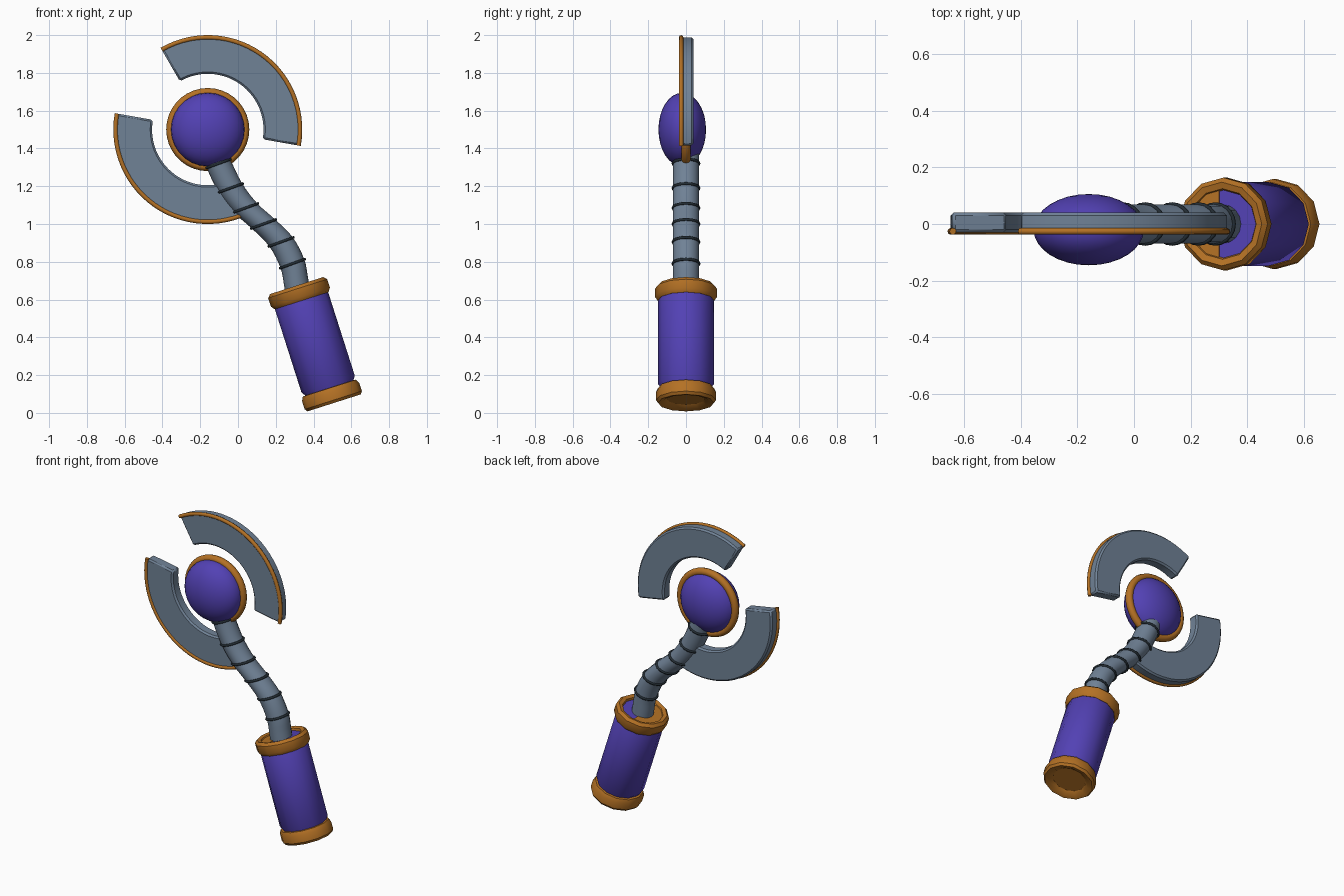
import bpy, bmesh
from math import sin, cos, pi, radians
from mathutils import Vector, Matrix

if "Cube" in bpy.data.objects:
    bpy.data.objects.remove(bpy.data.objects["Cube"])


def material(name, rgb):
    m = bpy.data.materials.new(name)
    m.diffuse_color = (*rgb, 1)
    m.use_nodes = True
    m.node_tree.nodes["Principled BSDF"].inputs["Base Color"].default_value = m.diffuse_color
    return m


GOLD = material("gold", (0.456, 0.165, 0.018))
PURPLE = material("purple", (0.085, 0.053, 0.456))
STEEL = material("steel", (0.162, 0.223, 0.305))
DARK = material("dark", (0.017, 0.026, 0.034))


def finish(o, name, mat, angle=35):
    o.name = name
    o.data.materials.append(mat)
    bpy.ops.object.select_all(action='DESELECT')
    o.select_set(True)
    bpy.context.view_layer.objects.active = o
    bpy.ops.object.shade_smooth_by_angle(angle=radians(angle))
    return o


def loft(name, loops, mat, cyclic=False, angle=35):
    """Skin a list of equal-length loops; cap the ends or join them."""
    bm = bmesh.new()
    rows = [[bm.verts.new(p) for p in loop] for loop in loops]
    n = len(rows[0])
    pairs = list(zip(rows, rows[1:])) + ([(rows[-1], rows[0])] if cyclic else [])
    for a, b in pairs:
        for i in range(n):
            j = (i + 1) % n
            bm.faces.new((a[i], a[j], b[j], b[i]))
    if not cyclic:
        bm.faces.new(rows[0])
        bm.faces.new(rows[-1])
    bmesh.ops.recalc_face_normals(bm, faces=bm.faces)
    me = bpy.data.meshes.new(name)
    bm.to_mesh(me)
    bm.free()
    o = bpy.data.objects.new(name, me)
    bpy.context.collection.objects.link(o)
    return finish(o, name, mat, angle)


# ---- Handle: lathed in its own tilted frame ----
TILT = radians(17.7)
FRAME = Matrix.Translation((0.509, 0, 0.053)) @ Matrix.Rotation(-TILT, 4, 'Y')


def lathe(name, profile, mat, cyclic=False):
    loops = [[FRAME @ Vector((r * cos(2 * pi * k / 12), r * sin(2 * pi * k / 12), h))
              for k in range(12)] for r, h in profile]
    return loft(name, loops, mat, cyclic)


lathe("handle_grip", [(0.125, 0.04), (0.125, 0.07), (0.148, 0.105), (0.148, 0.59), (0.12, 0.632)], PURPLE)
lathe("handle_bottom_cap", [(0.10, 0.022), (0.125, 0.004), (0.148, 0.0), (0.159, 0.015),
                            (0.159, 0.06), (0.148, 0.082), (0.11, 0.085)], GOLD)
lathe("handle_top_collar", [(0.115, 0.62), (0.125, 0.645), (0.148, 0.652), (0.164, 0.635),
                            (0.164, 0.588), (0.15, 0.568), (0.12, 0.575)], GOLD, True)
# gold half plate inside the collar
loft("collar_plate", [[FRAME @ Vector((-0.015 + 0.112 * cos(a), 0.118 * sin(a), h))
                       for a in [pi / 2 + pi * k / 6 for k in range(7)]]
                      for h in (0.63, 0.638)], GOLD)

# ---- Curved neck ----
PATH = [Vector((x, 0, z)) for x, z in (
    (0.325, 0.60), (0.308, 0.69), (0.288, 0.79), (0.228, 0.905), (0.135, 1.0),
    (0.04, 1.085), (-0.04, 1.19), (-0.103, 1.32), (-0.13, 1.40))]


def spline(p, steps=4):
    out = []
    for i in range(1, len(p) - 2):
        a, b, c, d = p[i - 1:i + 3]
        for s in range(steps):
            t = s / steps
            out.append(0.5 * (2 * b + (c - a) * t + (2 * a - 5 * b + 4 * c - d) * t * t
                              + (3 * b - a - 3 * c + d) * t ** 3))
    return [p[0]] + out + [p[-2], p[-1]]


slant = Matrix.Rotation(-radians(20), 3, 'Y')
loft("neck", [[c + slant @ Vector((0.067 * cos(k * pi / 8), 0.069 * sin(k * pi / 8), 0))
               for k in range(16)] for c in spline(PATH)], STEEL)

for i, c in enumerate(PATH[2:8]):
    bpy.ops.mesh.primitive_torus_add(location=c, rotation=(0, -radians(20), 0), major_radius=0.069,
                                     minor_radius=0.008, major_segments=20, minor_segments=6)
    finish(bpy.context.object, f"neck_ring_{i + 1}", DARK, 70)

# ---- Orb and its gold ring ----
CENTRE = Vector((-0.16, 0, 1.5))
bpy.ops.mesh.primitive_uv_sphere_add(segments=28, ring_count=16, radius=1,
                                     location=CENTRE + Vector((0, -0.02, 0)),
                                     rotation=(pi / 2, 0, 0))
bpy.context.object.scale = (0.195, 0.195, 0.126)
finish(bpy.context.object, "orb", PURPLE, 60)
bpy.ops.mesh.primitive_torus_add(location=CENTRE, rotation=(pi / 2, 0, 0), major_radius=0.196,
                                 minor_radius=0.024, major_segments=36, minor_segments=10)
finish(bpy.context.object, "orb_ring", GOLD, 60)


# ---- Two crescent blades with gold front rims ----
def arc(section, start, end, steps=28):
    """Sweep a (radius, y) section around the orb centre."""
    loops = []
    for s in range(steps + 1):
        a = radians(start + (end - start) * s / steps)
        loops.append([CENTRE + Vector((r * cos(a), y, r * sin(a))) for r, y in section])
    return loops


blade_section = [(0.295, -0.03), (0.489, -0.03), (0.489, 0.04), (0.295, 0.04)]
rim_section = [(0.488 + 0.012 * cos(k * pi / 4), -0.026 + 0.012 * sin(k * pi / 4)) for k in range(8)]
for side, turn in (("upper", 0), ("lower", 180)):
    blade = loft(side + "_blade", arc(blade_section, turn - 10, turn + 120), STEEL)
    bev = blade.modifiers.new("bevel", 'BEVEL')
    bev.width = 0.01
    bev.segments = 1
    bev.limit_method = 'ANGLE'
    bev.angle_limit = radians(50)
    loft(side + "_blade_rim", arc(rim_section, turn - 10, turn + 120), GOLD, angle=60)
